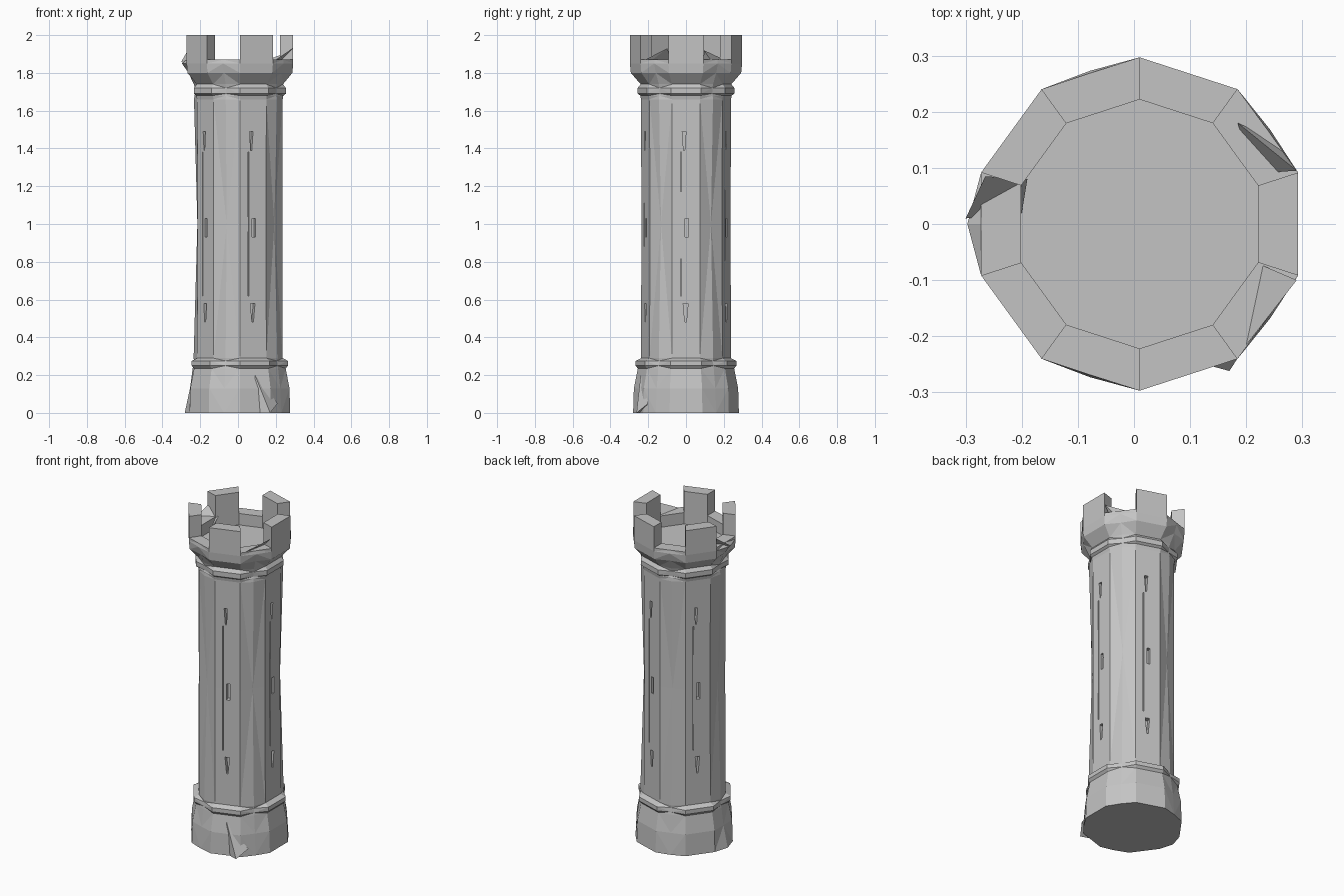
import bpy, bmesh, math
from mathutils import Vector

cube = bpy.data.objects.get("Cube")
if cube:
    bpy.data.objects.remove(cube, do_unlink=True)

CX = 0.01                      # tower axis
STEP = math.radians(36)
FLAT = math.cos(STEP / 2)      # apothem of the ten-sided plan

stone = bpy.data.materials.new("grey_stone")
stone.use_nodes = True
grey = (0.55, 0.55, 0.55, 1)
stone.diffuse_color = grey
stone.node_tree.nodes["Principled BSDF"].inputs["Base Color"].default_value = grey


def polar(r, angle, z):
    return Vector((CX + r * math.cos(angle), r * math.sin(angle), z))


def finish(name, bm):
    bmesh.ops.recalc_face_normals(bm, faces=bm.faces)
    mesh = bpy.data.meshes.new(name)
    bm.to_mesh(mesh)
    bm.free()
    mesh.materials.append(stone)
    ob = bpy.data.objects.new(name, mesh)
    bpy.context.scene.collection.objects.link(ob)
    return ob


def add_prism(bm, bottom, top):
    lo = [bm.verts.new(p) for p in bottom]
    hi = [bm.verts.new(p) for p in top]
    bm.faces.new(lo[::-1])
    bm.faces.new(hi)
    n = len(lo)
    for i in range(n):
        j = (i + 1) % n
        bm.faces.new((lo[i], lo[j], hi[j], hi[i]))


# Tower body: height, corner radius, radius at the middle of the ridged sides
LEVELS = [
    (0, .28, .272), (.13, .276, .264), (.235, .255, .25), (.25, .268, .247),
    (.275, .268, .243), (.29, .238, .245), (1.0, .236, .225), (1.66, .238, .243),
    (1.68, .242, .24), (1.69, .256, .236), (1.72, .256, .238), (1.74, .24, .244),
    (1.80, .292, .272), (1.85, .297, .287), (1.87, .297, .283),
    (1.87, .222, .211), (1.80, .222, .211),
]
bm = bmesh.new()
rings = []
for z, corner, middle in LEVELS:
    ring = []
    for k in range(5):
        a = 2 * k * STEP
        chip = .02 if k == 2 and z in (0, 1.85) else 0
        ring += [bm.verts.new(polar(corner, a - STEP / 2, z)),
                 bm.verts.new(polar(corner, a + STEP / 2, z)),
                 bm.verts.new(polar(middle + chip, a + STEP, z))]
    rings.append(ring)
for a, b in zip(rings, rings[1:]):
    for i in range(len(a)):
        j = (i + 1) % len(a)
        bm.faces.new((a[i], a[j], b[j], b[i]))
bm.faces.new(rings[0][::-1])
bm.faces.new(rings[-1])
bmesh.ops.triangulate(bm, faces=[f for f in bm.faces if len(f.verts) == 4])
body = finish("tower_body", bm)

# Arrow slits and thin grooves: centre height, half height, shift, widths
SLITS = [(1.44, .05, -.01, .006, .02), (.98, .05, .004, .02, .02),
         (.53, .05, -.002, .008, .026), (1.0, .38, -.026, .005, .005)]
bm = bmesh.new()
for k in range(5):
    a = 2 * k * STEP
    out = Vector((math.cos(a), math.sin(a), 0))
    side = Vector((-math.sin(a), math.cos(a), 0))
    for z, half, shift, w_low, w_high in SLITS:
        depth = .03 if half < .1 else .008

        def section(width, height):
            c = polar(.225, a, height) + side * shift
            return [c + side * s * width / 2 + out * d
                    for s, d in ((-1, -depth), (1, -depth), (1, .05), (-1, .05))]
        add_prism(bm, section(w_low, z - half), section(w_high, z + half))
cutter = finish("slit_cutter", bm)
cutter.hide_render = True
cutter.hide_viewport = True
cutter.display_type = 'WIRE'
cut = body.modifiers.new("arrow_slits", 'BOOLEAN')
cut.operation = 'DIFFERENCE'
cut.solver = 'EXACT'
cut.object = cutter

# Battlements over every second side
for k in range(5):
    a = 2 * k * STEP
    plan = [(.222, -1), (.297, -1), (.297, 1), (.222, 1)]
    bm = bmesh.new()
    add_prism(bm, *[[polar(r, a + s * STEP / 2, z) for r, s in plan] for z in (1.87, 2)])
    finish("merlon_%d" % (k + 1), bm)

# Broken stone shards on the parapet and the foot
SHARDS = {
    "parapet_shard_front": [(.29, -.1, 1.93), (.185, -.235, 1.86), (.22, -.07, 1.86), (.2, -.19, 1.86)],
    "parapet_shard_back": [(.29, .095, 1.92), (.185, .18, 1.88), (.21, .09, 1.8), (.25, .15, 1.84)],
    "parapet_shard_side": [(-.3, .01, 1.86), (-.265, .085, 1.92), (-.19, .08, 1.87), (-.2, .02, 1.8)],
    "foot_shard": [(.17, -.262, 0), (.09, -.24, .2), (.1, -.24, 0), (.21, -.2, .05)],
}
for name, points in SHARDS.items():
    bm = bmesh.new()
    bmesh.ops.convex_hull(bm, input=[bm.verts.new(p) for p in points])
    finish(name, bm)
